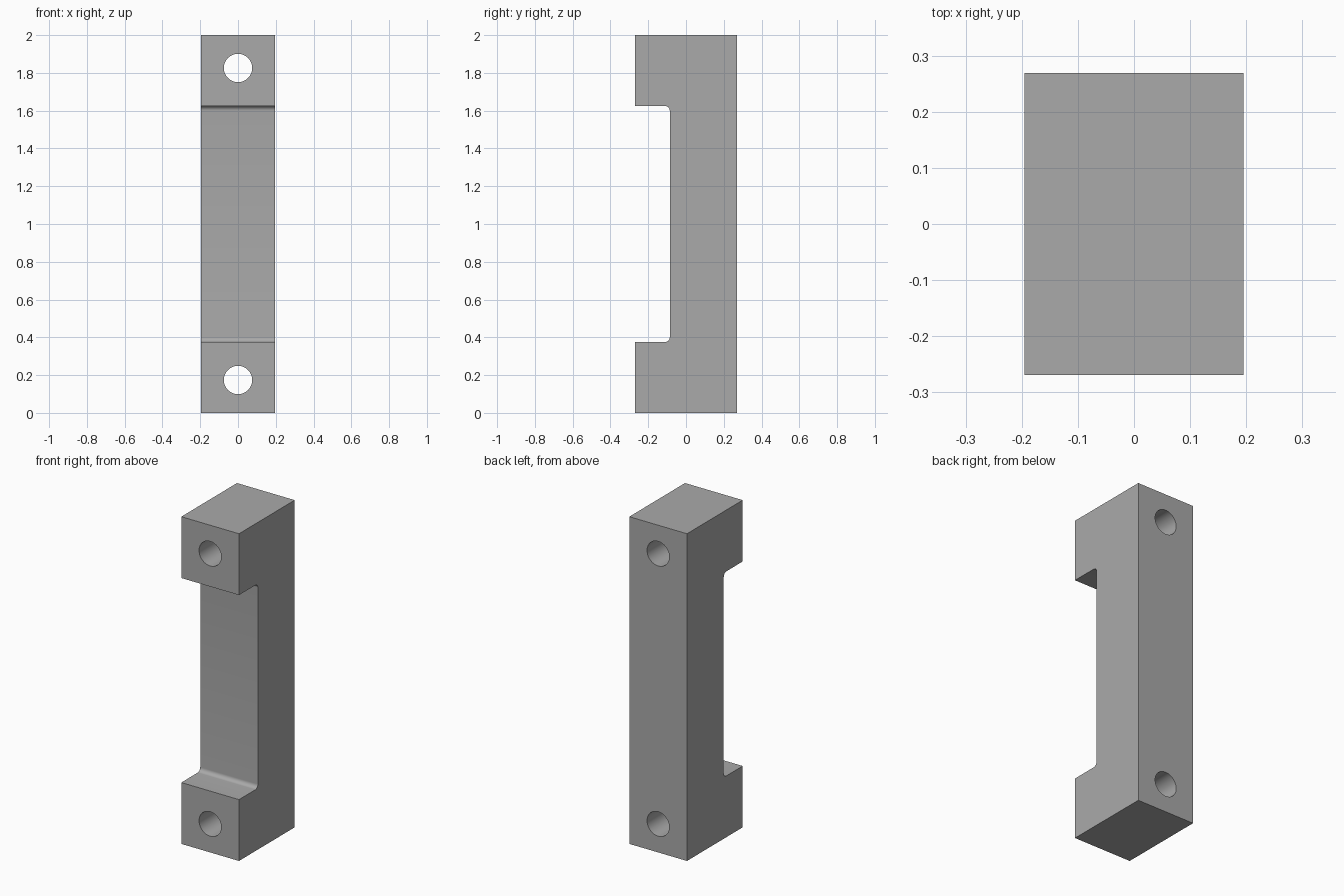
import bpy
import bmesh
from math import pi, sin, cos
from mathutils import Matrix

cube = bpy.data.objects.get("Cube")
if cube:
    bpy.data.objects.remove(cube, do_unlink=True)

HALF_W, HALF_D, HEIGHT = 0.195, 0.269, 2.0
RECESS_Y, FOOT = -0.086, 0.375
FILLET, HOLE_R, HOLE_Z = 0.025, 0.075, 0.174

grey = bpy.data.materials.new("plain grey")
grey.use_nodes = True
colour = (0.4, 0.4, 0.4, 1)
grey.diffuse_color = colour
grey.node_tree.nodes["Principled BSDF"].inputs["Base Color"].default_value = colour


def make_object(name, bm):
    bmesh.ops.recalc_face_normals(bm, faces=bm.faces)
    mesh = bpy.data.meshes.new(name)
    bm.to_mesh(mesh)
    bm.free()
    mesh.materials.append(grey)
    obj = bpy.data.objects.new(name, mesh)
    bpy.context.collection.objects.link(obj)
    return obj


# Side profile: lower half with a rounded inner corner, mirrored for the top
lower = [(HALF_D, 0), (-HALF_D, 0), (-HALF_D, FOOT)]
for i in range(9):
    a = pi / 2 * i / 8
    lower.append((RECESS_Y - FILLET + FILLET * sin(a),
                  FOOT + FILLET - FILLET * cos(a)))
profile = lower + [(y, HEIGHT - z) for y, z in reversed(lower)]

# Bracket body: profile extruded across the width
bm = bmesh.new()
face = bm.faces.new([bm.verts.new((-HALF_W, y, z)) for y, z in profile])
extruded = bmesh.ops.extrude_face_region(bm, geom=[face])["geom"]
bmesh.ops.translate(bm, vec=(2 * HALF_W, 0, 0),
                    verts=[g for g in extruded if isinstance(g, bmesh.types.BMVert)])
body = make_object("bracket_body", bm)

# Screw holes through both feet
bm = bmesh.new()
for z in (HOLE_Z, HEIGHT - HOLE_Z):
    bmesh.ops.create_cone(bm, cap_ends=True, segments=64, radius1=HOLE_R,
                          radius2=HOLE_R, depth=1,
                          matrix=Matrix.Translation((0, 0, z)) @ Matrix.Rotation(pi / 2, 4, "X"))
cutter = make_object("hole_cutter", bm)
cutter.hide_render = True
cutter.hide_viewport = True

holes = body.modifiers.new("holes", "BOOLEAN")
holes.operation = "DIFFERENCE"
holes.solver = "EXACT"
holes.object = cutter

# Bake the holes, drop the cutter, and smooth the curved faces only
bpy.context.view_layer.objects.active = body
body.select_set(True)
bpy.ops.object.modifier_apply(modifier=holes.name)
bpy.data.objects.remove(cutter, do_unlink=True)
bpy.ops.object.shade_smooth_by_angle(angle=pi / 6)
